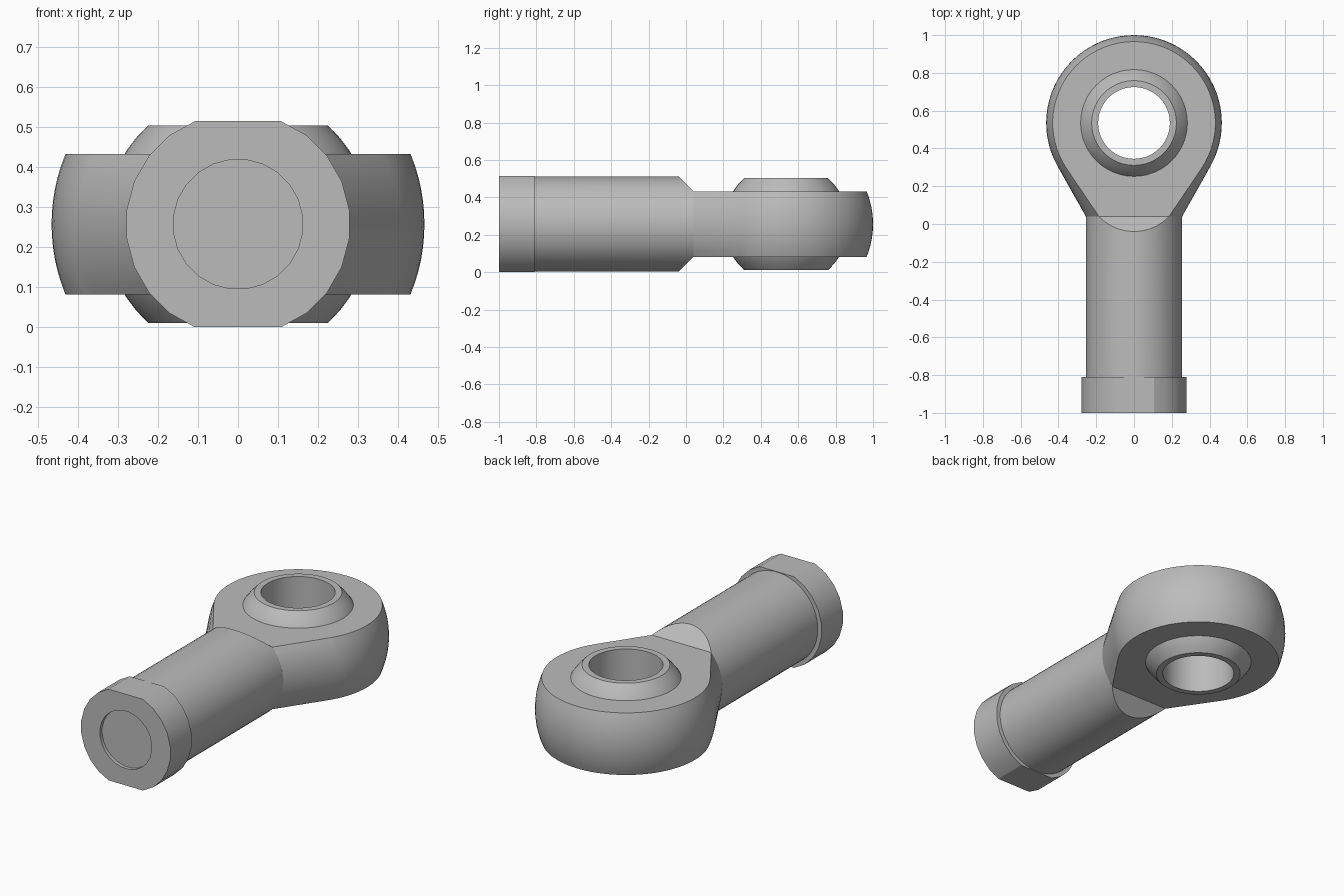
import bpy, bmesh
from math import sin, cos, pi, sqrt, acos, atan2, radians
from mathutils import Vector

MID = 0.257       # height of the rod axis
EYE_Y = 0.535     # centre of the eye
HALF = 0.175      # half thickness of the eye
ROD = 0.255       # shank radius
NECK_Y = 0.04     # where the shank meets the eye

cube = bpy.data.objects.get("Cube")
if cube:
    bpy.data.objects.remove(cube, do_unlink=True)

steel = bpy.data.materials.new("grey steel")
steel.use_nodes = True
grey = (0.5, 0.5, 0.5, 1)
steel.diffuse_color = grey
steel.node_tree.nodes["Principled BSDF"].inputs["Base Color"].default_value = grey


def finish(bm, name, angle):
    bmesh.ops.recalc_face_normals(bm, faces=bm.faces)
    mesh = bpy.data.meshes.new(name)
    bm.to_mesh(mesh)
    bm.free()
    mesh.materials.append(steel)
    ob = bpy.data.objects.new(name, mesh)
    bpy.context.collection.objects.link(ob)
    bpy.ops.object.select_all(action='DESELECT')
    ob.select_set(True)
    bpy.context.view_layer.objects.active = ob
    bpy.ops.object.shade_smooth_by_angle(angle=radians(angle))


def loft(rings, cyclic):
    """Skin equal-length rings; either join last to first or cap both ends."""
    bm = bmesh.new()
    loops = [[bm.verts.new(p) for p in ring] for ring in rings]
    pairs = list(zip(loops, loops[1:]))
    if cyclic:
        pairs.append((loops[-1], loops[0]))
    else:
        bm.faces.new(loops[0])
        bm.faces.new(loops[-1])
    for a, b in pairs:
        for i in range(len(a)):
            j = (i + 1) % len(a)
            bm.faces.new((a[i], a[j], b[j], b[i]))
    return bm


def rod_ring(y, r, count, flat=1.0):
    """Ring around the rod axis, flattened above and below at +-flat."""
    angles = [(i + 0.5) * 2 * pi / count for i in range(count)]
    return [(r * cos(a), y, MID + max(-flat, min(flat, r * sin(a)))) for a in angles]


def eye_ring(z, r, count):
    return [(r * cos(2 * pi * i / count), EYE_Y + r * sin(2 * pi * i / count), MID + z)
            for i in range(count)]


# Collar with two wrench flats and a shallow end recess
profile = [(-0.81, 0.24), (-0.81, 0.28), (-1, 0.28), (-1, 0.162), (-0.98, 0.162)]
finish(loft([rod_ring(y, r, 24, MID) for y, r in profile], False), "collar", 25)

# Shank, bevelled above and below where it meets the eye
bm = loft([rod_ring(y, ROD, 48) for y in (-0.85, 0.1)], False)
for normal in ((0, 1, 0), (0, 1, 1), (0, 1, -1)):
    n = Vector(normal)
    cut = bmesh.ops.bisect_plane(
        bm, geom=bm.verts[:] + bm.edges[:] + bm.faces[:], dist=1e-5,
        plane_co=(0, NECK_Y, MID + n.z * HALF), plane_no=n, clear_outer=True)
    rim = [e for e in bm.edges if e.is_boundary]
    bmesh.ops.holes_fill(bm, edges=rim, sides=0)
finish(bm, "shank", 25)


# Eye housing: spherical rim with flanks tangent to the neck
def housing_outline(z):
    r = sqrt(0.465 ** 2 - z * z)
    w = sqrt(ROD ** 2 - z * z)
    drop = NECK_Y - EYE_Y
    start = atan2(drop, w) + acos(r / sqrt(w * w + drop * drop))
    steps = 48
    points = []
    for i in range(steps + 1):
        a = start + (pi - 2 * start) * i / steps
        points.append((r * cos(a), EYE_Y + r * sin(a), MID + z))
    for t in (-1, -0.5, 0, 0.5, 1):
        points.append((t * w, NECK_Y, MID + z))
    return points


def housing_bore(z):
    ring = []
    for x, y, h in housing_outline(z):
        a = atan2(y - EYE_Y, x)
        ring.append((0.27 * cos(a), EYE_Y + 0.27 * sin(a), h))
    return ring


levels = [HALF * (i / 6 - 1) for i in range(13)]
rings = [housing_outline(z) for z in levels]
rings += [housing_bore(HALF), housing_bore(-HALF)]
finish(loft(rings, True), "eye_housing", 30)

# Swivel ball, truncated at both ends and bored through
BALL, BALL_HALF = 0.333, 0.246
heights = [BALL_HALF * (i / 8 - 1) for i in range(17)]
rings = [eye_ring(z, sqrt(BALL ** 2 - z * z), 48) for z in heights]
rings += [eye_ring(BALL_HALF, 0.19, 48), eye_ring(-BALL_HALF, 0.19, 48)]
finish(loft(rings, True), "swivel_ball", 30)
